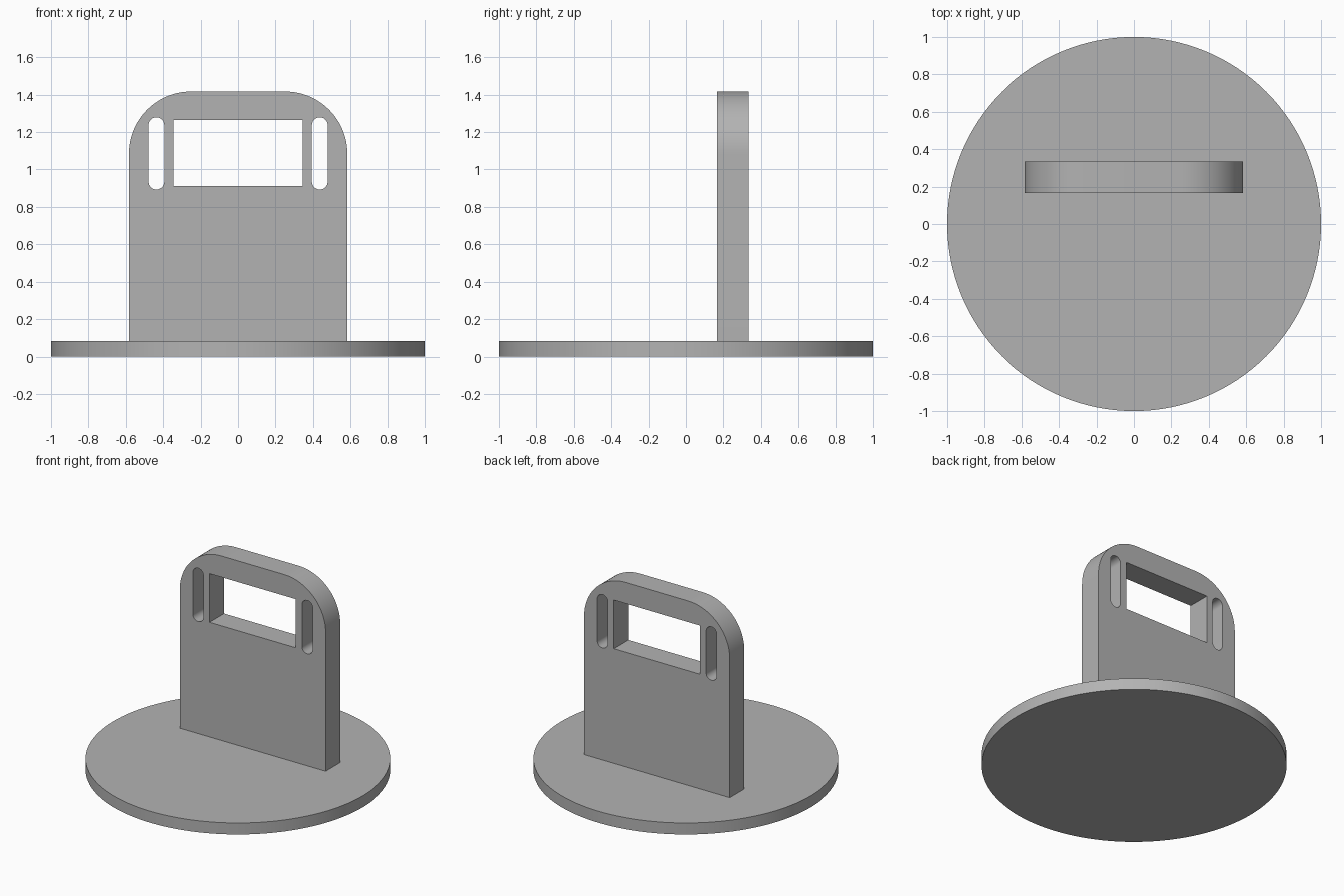
import bpy, bmesh, math

cube = bpy.data.objects.get("Cube")
if cube:
    bpy.data.objects.remove(cube, do_unlink=True)

# Single plain grey
grey = bpy.data.materials.new("plain_grey")
grey.use_nodes = True
colour = (0.45, 0.45, 0.45, 1)
grey.diffuse_color = colour
grey.node_tree.nodes["Principled BSDF"].inputs["Base Color"].default_value = colour


def arc(cx, cz, r, start, end, steps=24):
    """Points along an arc, angles in degrees."""
    angles = [math.radians(start + (end - start) * i / steps) for i in range(steps + 1)]
    return [(cx + r * math.cos(a), cz + r * math.sin(a)) for a in angles]


def finish(obj):
    obj.data.materials.clear()
    obj.data.materials.append(grey)
    bpy.ops.object.select_all(action='DESELECT')
    obj.select_set(True)
    bpy.context.view_layer.objects.active = obj
    bpy.ops.object.shade_smooth_by_angle(angle=math.radians(30))


def slab(name, loops, y, half_depth):
    """Extruded x-z outline; the loops after the first become holes."""
    curve = bpy.data.curves.new(name, 'CURVE')
    curve.dimensions = '2D'
    curve.fill_mode = 'BOTH'
    curve.extrude = half_depth
    for loop in loops:
        spline = curve.splines.new('POLY')
        spline.points.add(len(loop) - 1)
        for point, (x, z) in zip(spline.points, loop):
            point.co = (x, z, 0, 1)
        spline.use_cyclic_u = True
    obj = bpy.data.objects.new(name, curve)
    bpy.context.collection.objects.link(obj)
    obj.location.y = y
    obj.rotation_euler.x = math.pi / 2
    bpy.ops.object.select_all(action='DESELECT')
    obj.select_set(True)
    bpy.context.view_layer.objects.active = obj
    bpy.ops.object.convert(target='MESH')
    obj = bpy.context.view_layer.objects.active
    obj.name = name
    # Weld caps to walls
    bm = bmesh.new()
    bm.from_mesh(obj.data)
    bmesh.ops.remove_doubles(bm, verts=bm.verts, dist=1e-5)
    bmesh.ops.recalc_face_normals(bm, faces=bm.faces)
    bm.to_mesh(obj.data)
    bm.free()
    finish(obj)


# Round base disc
base_height = 0.083
bpy.ops.mesh.primitive_cylinder_add(vertices=128, radius=1, depth=base_height,
                                    location=(0, 0, base_height / 2))
base = bpy.context.object
base.name = "base_disc"
finish(base)

# Upright plate with rounded top corners
half_width, top, corner = 0.583, 1.417, 0.333
cx, cz = half_width - corner, top - corner
outline = [(-half_width, base_height), (half_width, base_height)]
outline += arc(cx, cz, corner, 0, 90) + arc(-cx, cz, corner, 90, 180)

# Rectangular window
window = [(-0.345, 0.912), (0.345, 0.912), (0.345, 1.264), (-0.345, 1.264)]


# Round-ended strap slots
def slot(x, r=0.042, low=0.935, high=1.237):
    return arc(x, high, r, 0, 180) + arc(x, low, r, 180, 360)


slab("upright_plate", [outline, window, slot(-0.436), slot(0.436)], 0.25, 0.083)
